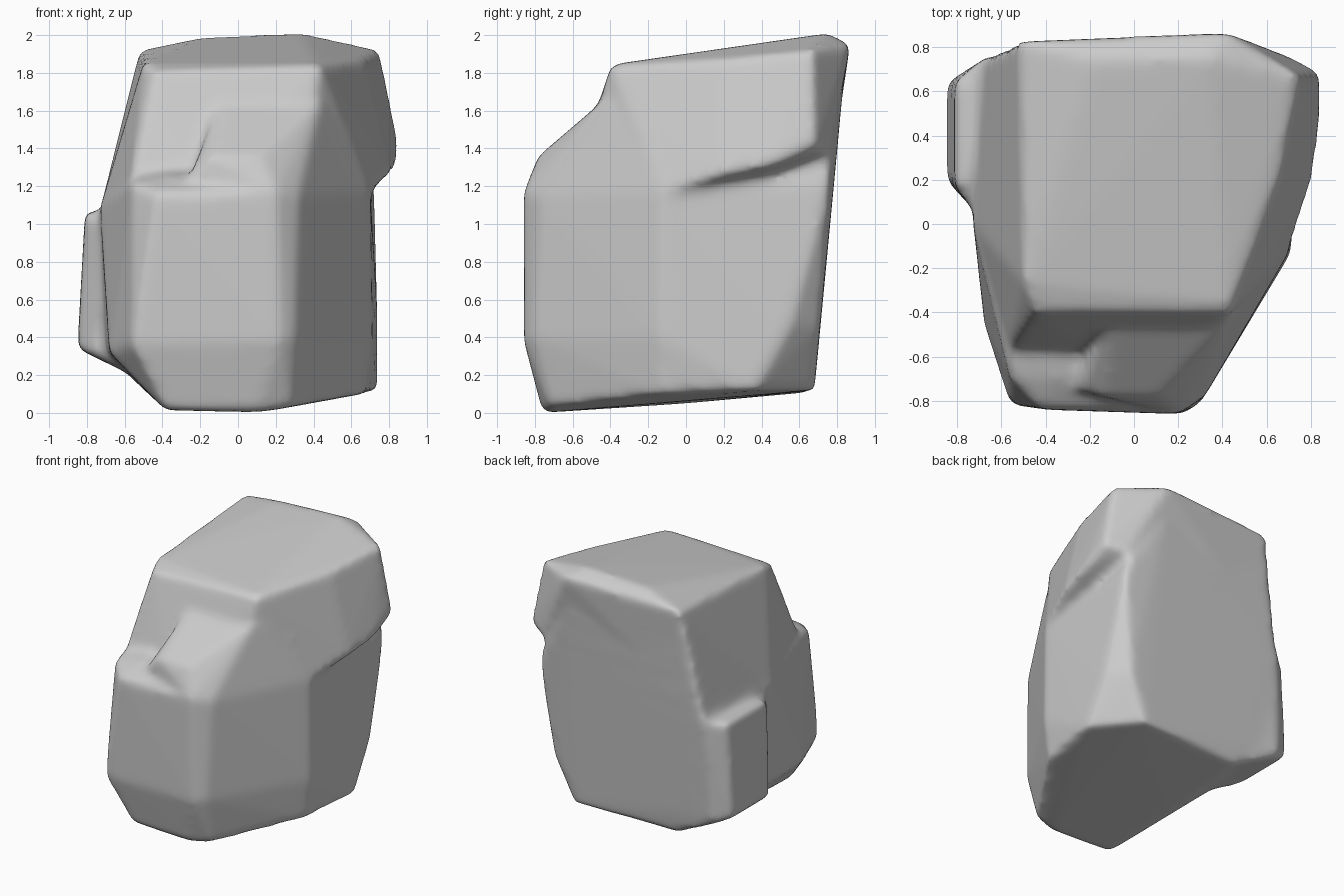
import bpy, bmesh

if "Cube" in bpy.data.objects:
    bpy.data.objects.remove(bpy.data.objects["Cube"])

stone = bpy.data.materials.new("grey stone")
stone.use_nodes = True
grey = (0.6, 0.6, 0.6, 1)
stone.diffuse_color = grey
stone.node_tree.nodes["Principled BSDF"].inputs["Base Color"].default_value = grey


def add_chunk(bm, points):
    """Wrap a few corner points in a closed convex chunk of rock."""
    part = bmesh.new()
    for p in points:
        part.verts.new(p)
    hull = bmesh.ops.convex_hull(part, input=part.verts)
    loose = {v for v in hull["geom_interior"] + hull["geom_unused"]
             if isinstance(v, bmesh.types.BMVert)}
    bmesh.ops.delete(part, geom=list(loose), context='VERTS')
    bmesh.ops.recalc_face_normals(part, faces=part.faces)
    mesh = bpy.data.meshes.new("chunk")
    part.to_mesh(mesh)
    part.free()
    bm.from_mesh(mesh)
    bpy.data.meshes.remove(mesh)


# Lower body: tapering to the front, with chipped bottom corners
lower = [
    (-.38, -.74, .01), (.1, -.76, 0), (.28, -.72, .03), (.67, -.13, .1),
    (.74, .36, .12), (.47, .68, .12), (-.38, .66, .11), (-.39, 0, .05),
    (-.56, -.82, .36), (.22, -.86, .38), (.3, -.81, .4), (.71, -.13, .4),
    (.74, .55, .46), (.62, .71, .46), (-.72, .69, .33), (-.68, -.45, .32),
    (-.43, -.84, 1.16), (-.56, -.7, 1.21), (-.35, -.7, 1.25), (.2, -.86, 1.17),
    (.32, -.78, 1.15), (.7, -.13, 1.17), (.72, .76, 1.2), (.68, .76, 1.36),
    (-.68, .76, 1.1), (-.73, 0, 1.1), (-.5, .81, 1.7), (.42, .83, 1.7),
]

# Upper body: flat tilted top and an overhang on one side
upper = [
    (-.57, -.58, 1.2), (-.2, -.6, 1.22), (.3, -.58, 1.2), (.7, -.13, 1.16),
    (.81, .2, 1.26), (.85, .48, 1.32), (.85, .68, 1.42), (.7, .76, 1.38),
    (-.68, .74, 1.08), (-.73, 0, 1.08), (0, 0, .9),
    (-.5, -.27, 1.85), (-.45, -.4, 1.81), (.44, -.4, 1.83), (.42, -.36, 1.85),
    (.66, .2, 1.87), (.75, .67, 1.92), (.5, .81, 1.94), (.42, .87, 1.95),
    (.34, .75, 2.01), (-.18, .75, 1.99), (-.52, .83, 1.92),
]

# Sloping nose below the front edge of the top
nose = [
    (-.1, -.43, 1.66), (.44, -.43, 1.66), (-.26, -.76, 1.25),
    (-.14, -.78, 1.36), (.12, -.78, 1.36), (.2, -.86, 1.17),
    (.32, -.78, 1.15), (.7, -.13, 1.17), (.6, -.2, 1.5), (0, -.2, .9),
    (-.1, -.2, 1.5), (-.2, -.5, 1.15), (.2, -.7, .9),
]

# Slab stuck to the rear of the -x side
slab = [
    (-.81, .17, 1.06), (-.81, .64, 1.06), (-.85, .2, .34), (-.85, .64, .34),
    (-.76, .1, .3), (-.72, .7, .28), (-.74, .08, 1.02), (-.68, .75, 1.08),
    (-.4, .12, .12), (-.4, .66, .12), (-.5, .4, 1.08),
]

bm = bmesh.new()
for chunk in (lower, upper, nose, slab):
    add_chunk(bm, chunk)
mesh = bpy.data.meshes.new("boulder")
bm.to_mesh(mesh)
bm.free()
mesh.materials.append(stone)
boulder = bpy.data.objects.new("boulder", mesh)
bpy.context.collection.objects.link(boulder)

# Fuse the chunks into one skin and wear the edges down
fuse = boulder.modifiers.new("fuse", 'REMESH')
fuse.mode = 'VOXEL'
fuse.voxel_size = 0.025
fuse.use_smooth_shade = True
wear = boulder.modifiers.new("wear", 'SMOOTH')
wear.factor = 0.5
wear.iterations = 12
